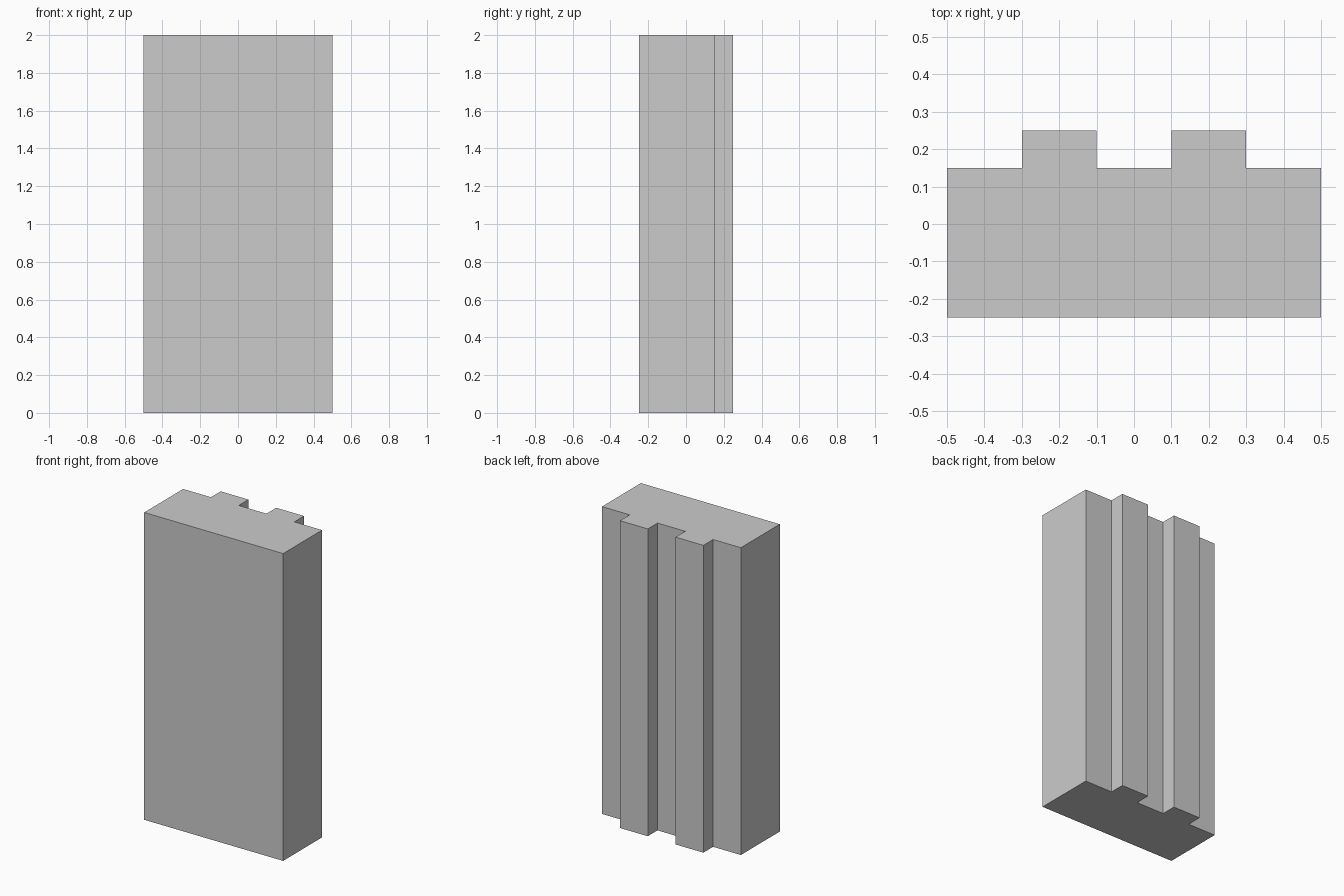
import bpy
import bmesh

if "Cube" in bpy.data.objects:
    bpy.data.objects.remove(bpy.data.objects["Cube"])

HEIGHT = 2.0

# Half of the plan outline (x >= 0), from the front corner round to the centre groove
half = [(0.5, -0.25), (0.5, 0.15), (0.3, 0.15), (0.3, 0.25), (0.1, 0.25), (0.1, 0.15)]
outline = half + [(-x, y) for x, y in reversed(half)]

# Ribbed block: extrude the mirrored outline straight up
bm = bmesh.new()
base = bm.faces.new([bm.verts.new((x, y, 0)) for x, y in outline])
top = bmesh.ops.extrude_face_region(bm, geom=[base], use_keep_orig=True)
top_verts = [v for v in top["geom"] if isinstance(v, bmesh.types.BMVert)]
bmesh.ops.translate(bm, verts=top_verts, vec=(0, 0, HEIGHT))
bmesh.ops.recalc_face_normals(bm, faces=bm.faces)

mesh = bpy.data.meshes.new("ribbed_block")
bm.to_mesh(mesh)
bm.free()
block = bpy.data.objects.new("ribbed_block", mesh)
bpy.context.collection.objects.link(block)
